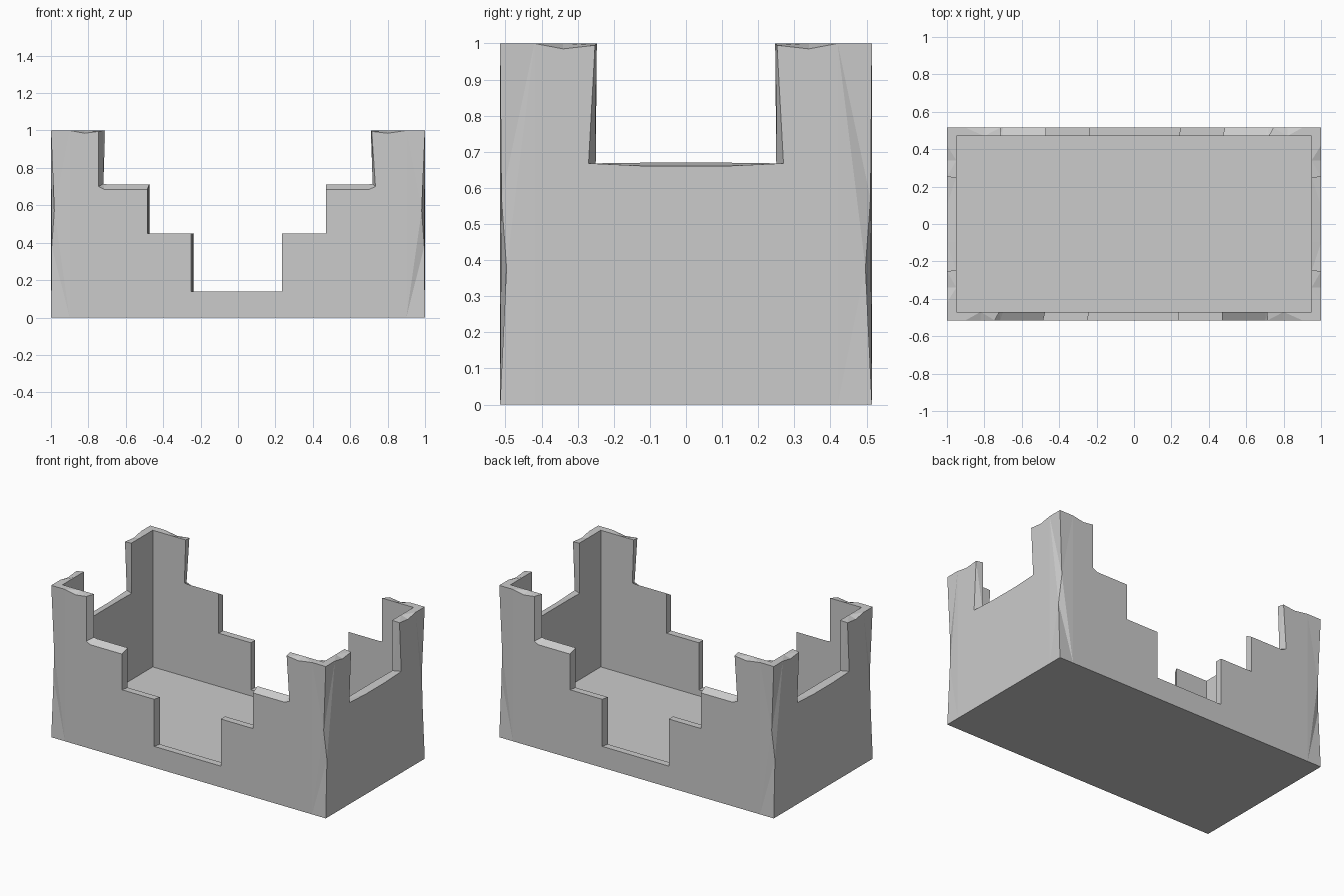
import bpy, bmesh

if "Cube" in bpy.data.objects:
    bpy.data.objects.remove(bpy.data.objects["Cube"])

X, Y, IX, IY, FLOOR = 1.0, 0.515, 0.95, 0.47, 0.1
# worn corner edges: (height, inset in x, inset in y)
CHIPS = [(0.38, 0.004, 0.018), (0.57, 0.018, 0.004)]

bm = bmesh.new()


def face(points):
    return bm.faces.new([bm.verts.new(p) for p in points])


def wall(half, depth, in_half, in_depth, outer, inner, strip, place, swap):
    """Wall from matching outer and inner top outlines; end strips carry the worn corners."""
    out = [place(u, depth, z) for u, z in outer]
    inn = [place(u, in_depth, z) for u, z in inner]
    # flat outer panel between the two corner strips
    face([place(-strip, depth, 0)] + out[1:-1] + [place(strip, depth, 0)])
    # corner strips
    for s in (-1, 1):
        pts = [place(s * strip, depth, 0), place(s * half, depth, 0)]
        for z, dx, dy in CHIPS:
            du, dd = (dy, dx) if swap else (dx, dy)
            pts.append(place(s * (half - du), depth - dd, z))
        end = outer[0] if s < 0 else outer[-1]
        nxt = outer[1] if s < 0 else outer[-2]
        pts += [place(end[0], depth, end[1]), place(nxt[0], depth, nxt[1])]
        face(pts)
    # inner panel and the rim between both outlines
    face([place(-in_half, in_depth, FLOOR)] + inn + [place(in_half, in_depth, FLOOR)])
    for i in range(len(out) - 1):
        face([out[i], out[i + 1], inn[i + 1], inn[i]])


# stepped outline of the long walls
long_outer = [(-X, 1), (-.9, 1), (-.82, .985), (-.745, .995), (-.745, .70), (-.715, .685),
              (-.485, .685), (-.485, .45), (-.25, .45), (-.25, .14), (.235, .14), (.235, .45),
              (.47, .45), (.47, .685), (.70, .685), (.735, .70), (.715, .995), (.80, .985),
              (.9, 1), (X, 1)]
long_inner = [(-IX, 1), (-.9, 1), (-.82, 1), (-.72, 1), (-.72, .715), (-.70, .712),
              (-.475, .712), (-.475, .45), (-.24, .45), (-.24, .14), (.235, .14), (.235, .45),
              (.47, .45), (.47, .712), (.70, .712), (.72, .715), (.71, 1), (.80, 1),
              (.9, 1), (IX, 1)]
# notched outline of the short walls
half_outer = [(-Y, 1), (-.42, 1), (-.34, .985), (-.252, .995), (-.27, .668), (-.1, .66)]
half_inner = [(-IY, 1), (-.42, 1), (-.34, 1), (-.247, 1), (-.25, .668), (-.1, .67)]
short_outer = half_outer + [(-u, z) for u, z in reversed(half_outer)]
short_inner = half_inner + [(-u, z) for u, z in reversed(half_inner)]

# opposite walls are half-turn copies
for s in (1, -1):
    wall(X, Y, IX, IY, long_outer, long_inner, .9,
         lambda u, d, z, s=s: (s * u, -s * d, z), False)
    wall(Y, X, IY, IX, short_outer, short_inner, .42,
         lambda u, d, z, s=s: (s * d, s * u, z), True)

# underside (with the strip seams) and floor
face([(-X, -Y, 0), (-.9, -Y, 0), (.9, -Y, 0), (X, -Y, 0), (X, -.42, 0), (X, .42, 0),
      (X, Y, 0), (.9, Y, 0), (-.9, Y, 0), (-X, Y, 0), (-X, .42, 0), (-X, -.42, 0)])
face([(-IX, -IY, FLOOR), (IX, -IY, FLOOR), (IX, IY, FLOOR), (-IX, IY, FLOOR)])

bmesh.ops.remove_doubles(bm, verts=bm.verts[:], dist=0.0005)
bmesh.ops.triangulate(bm, faces=bm.faces[:])
bmesh.ops.recalc_face_normals(bm, faces=bm.faces[:])
mesh = bpy.data.meshes.new("stepped_wall_basin")
bm.to_mesh(mesh)
bm.free()
bpy.context.collection.objects.link(bpy.data.objects.new("stepped_wall_basin", mesh))
